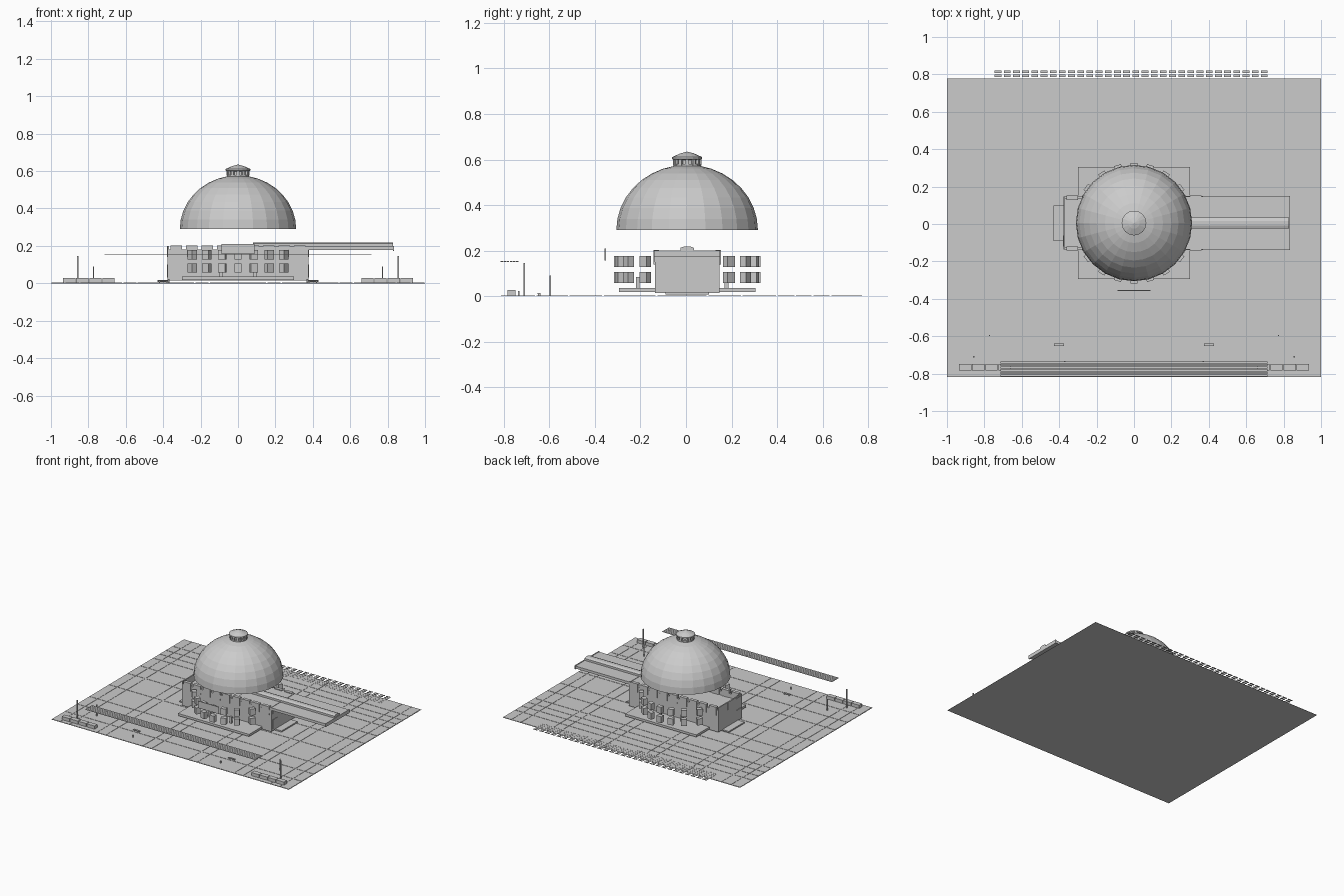
import bpy, bmesh, math
from mathutils import Matrix, Vector

old = bpy.data.objects.get("Cube")
if old:
    bpy.data.objects.remove(old, do_unlink=True)

stone = bpy.data.materials.new("light_grey_stone")
stone.use_nodes = True
GREY = (0.6, 0.6, 0.6, 1)
stone.diffuse_color = GREY
stone.node_tree.nodes["Principled BSDF"].inputs["Base Color"].default_value = GREY

YC = 0.005  # building centre line


def finish(name, bm):
    mesh = bpy.data.meshes.new(name)
    bm.to_mesh(mesh)
    bm.free()
    mesh.materials.append(stone)
    obj = bpy.data.objects.new(name, mesh)
    bpy.context.collection.objects.link(obj)
    return obj


def box(bm, x0, x1, y0, y1, z0, z1, turn=Matrix()):
    size = Matrix.Diagonal((x1 - x0, y1 - y0, z1 - z0, 1))
    mid = Matrix.Translation(((x0 + x1) / 2, (y0 + y1) / 2, (z0 + z1) / 2))
    bmesh.ops.create_cube(bm, size=1, matrix=turn @ mid @ size)


def part(name, *boxes):
    bm = bmesh.new()
    for b in boxes:
        box(bm, *b)
    return finish(name, bm)


def lathe(name, profile, sides):
    bm = bmesh.new()
    verts = [bm.verts.new((r, 0, z)) for r, z in profile]
    edges = [bm.edges.new(p) for p in zip(verts, verts[1:])]
    bmesh.ops.spin(bm, geom=verts + edges, cent=(0, 0, 0), axis=(0, 0, 1),
                   angle=math.tau, steps=sides)
    bmesh.ops.remove_doubles(bm, verts=bm.verts, dist=0.0005)
    bmesh.ops.recalc_face_normals(bm, faces=bm.faces)
    if sum(f.normal.dot(f.calc_center_median() - Vector((0, 0, 0.3))) for f in bm.faces) < 0:
        bmesh.ops.reverse_faces(bm, faces=bm.faces)
    obj = finish(name, bm)
    obj.location.y = YC
    return obj


# Plaza paving: a base sheet with raised slabs between the joints
part("plaza_base", (-1, 1, -0.817, 0.778, 0, 0.001))
half = [0.155, 0.23, 0.54, 0.615, 0.845, 0.925, 1]
xs = [-x for x in reversed(half)] + half
ys = [-0.817, -0.66, -0.515, -0.365, -0.13, 0.095, 0.245, 0.4, 0.48, 0.555, 0.635, 0.778]
gap = 0.004
part("paving_slabs", *[(a + gap, b - gap, c + gap, d - gap, 0.001, 0.003)
                       for a, b in zip(xs, xs[1:]) for c, d in zip(ys, ys[1:])])

# Rows of flat slats along the rear edge
slats = []
for i in range(30):
    x = -0.745 + i * 0.0491
    for j in range(7 if i < 14 else 6):
        y = 0.82 - j * 0.021
        slats.append((x, x + 0.036, y - 0.014, y, 0.003, 0.004))
part("rear_slats", *slats)

# Platform and long hall
part("platform", (-0.3, 0.3, YC - 0.3, YC + 0.3, 0.018, 0.035))
part("hall_body", (-0.37, 0.37, YC - 0.142, YC + 0.142, 0.015, 0.15))
for side, name in ((1, "left"), (-1, "right")):
    x = side * 0.372
    part(name + "_end_wall", (x - 0.004, x + 0.004, YC - 0.142, YC + 0.142, 0.015, 0.2))
    a, b = sorted((x, x + side * 0.007))
    part(name + "_end_openings", (a, b, -0.12, -0.062, 0.03, 0.1),
         (a, b, -0.12, -0.062, 0.145, 0.19), (a, b, -0.03, 0.035, 0.14, 0.2))
    a, b = sorted((side * 0.37, side * 0.43))
    part(name + "_end_step", (a, b, -0.09, 0.1, 0.008, 0.018))

# Upper storey piers and cornice on both long walls
piers = []
for side in (-1, 1):
    y = YC + side * 0.136
    for k in range(9):
        x = (k - 4) * 0.0825
        piers.append((x - 0.03, x + 0.03, y - 0.012, y + 0.012, 0.14, 0.203))
    piers.append((-0.37, 0.37, y - 0.008, y + 0.008, 0.15, 0.18))
part("upper_piers", *piers)

# Two rings of window blocks around the dome's footprint
bm = bmesh.new()
for base in (0, 180):
    for a in (-53, -33, -16, 0, 16, 33, 53):
        turn = Matrix.Translation((0, YC, 0)) @ Matrix.Rotation(math.radians(base + a), 4, 'Z')
        for z in (0.057, 0.128):
            box(bm, -0.02, 0.02, -0.322, -0.29, z, z + 0.049, turn)
finish("window_blocks", bm)

# Posts standing on the platform
part("platform_posts", *[(x - 0.008, x + 0.008, y - 0.008, y + 0.008, 0.035, 0.085)
                         for x in (-0.09, 0.09) for y in (-0.212, 0.178)])

# Entrance panel in front of the hall
part("entrance_panel", (-0.088, 0.088, -0.357, -0.352, 0.157, 0.21))

# Side wing roof with a raised rounded spine
part("wing_roof", (0.08, 0.83, YC - 0.142, YC + 0.142, 0.178, 0.197))
part("wing_end_plate", (0.828, 0.835, YC - 0.145, YC + 0.145, 0.173, 0.2))
bm = bmesh.new()
outline = [(-0.03, 0.19), (-0.03, 0.212), (-0.012, 0.219), (0.012, 0.219), (0.03, 0.212), (0.03, 0.19)]
face = bm.faces.new([bm.verts.new((0.08, YC + y, z)) for y, z in outline])
ext = bmesh.ops.extrude_face_region(bm, geom=[face])
bmesh.ops.translate(bm, vec=(0.75, 0, 0), verts=[g for g in ext["geom"] if isinstance(g, bmesh.types.BMVert)])
bmesh.ops.recalc_face_normals(bm, faces=bm.faces)
finish("wing_spine", bm)

# Dome, lantern and cap
arc = [math.radians(90 * i / 9) for i in range(10)]
lathe("dome", [(0.311 * math.cos(t), 0.29 + 0.287 * math.sin(t)) for t in arc], 24)
lathe("lantern_drum", [(0.05, 0.56), (0.05, 0.605)], 16)
lathe("lantern_base", [(0.05, 0.57), (0.06, 0.57), (0.06, 0.58), (0.05, 0.58)], 16)
lathe("lantern_cap", [(0.05, 0.598), (0.066, 0.602), (0.066, 0.611), (0.03, 0.627), (0, 0.635)], 16)
bm = bmesh.new()
for i in range(12):
    turn = Matrix.Translation((0, YC, 0)) @ Matrix.Rotation(math.tau * i / 12, 4, 'Z')
    box(bm, 0.05, 0.062, -0.007, 0.007, 0.575, 0.605, turn)
finish("lantern_posts", bm)

# Long slatted canopy along the front
part("front_canopy", *[(-0.715, 0.715, y, y + 0.011, 0.15, 0.154)
                       for y in (-0.815 + 0.0138 * i for i in range(6))])

# Street furniture mirrored left and right
for side, name in ((1, "left"), (-1, "right")):
    walls = []
    for k in range(4):
        a, b = sorted((side * (0.66 + k * 0.07), side * (0.725 + k * 0.07)))
        walls.append((a, b, -0.783, -0.748, 0.004, 0.028))
    part(name + "_planters", *walls)
    for label, x, y, h in (("flagpole", 0.857, -0.71, 0.145), ("lamp_post", 0.772, -0.596, 0.09)):
        x *= side
        part(name + "_" + label, (x - 0.003, x + 0.003, y - 0.003, y + 0.003, 0.003, h))
    x = side * 0.4
    part(name + "_bench", (x - 0.027, x + 0.027, -0.652, -0.638, 0.01, 0.015),
         (x - 0.022, x - 0.017, -0.65, -0.64, 0.003, 0.01),
         (x + 0.017, x + 0.022, -0.65, -0.64, 0.003, 0.01))
    x = side * 0.37
    part(name + "_bollard", (x - 0.003, x + 0.003, -0.738, -0.732, 0.003, 0.022))
